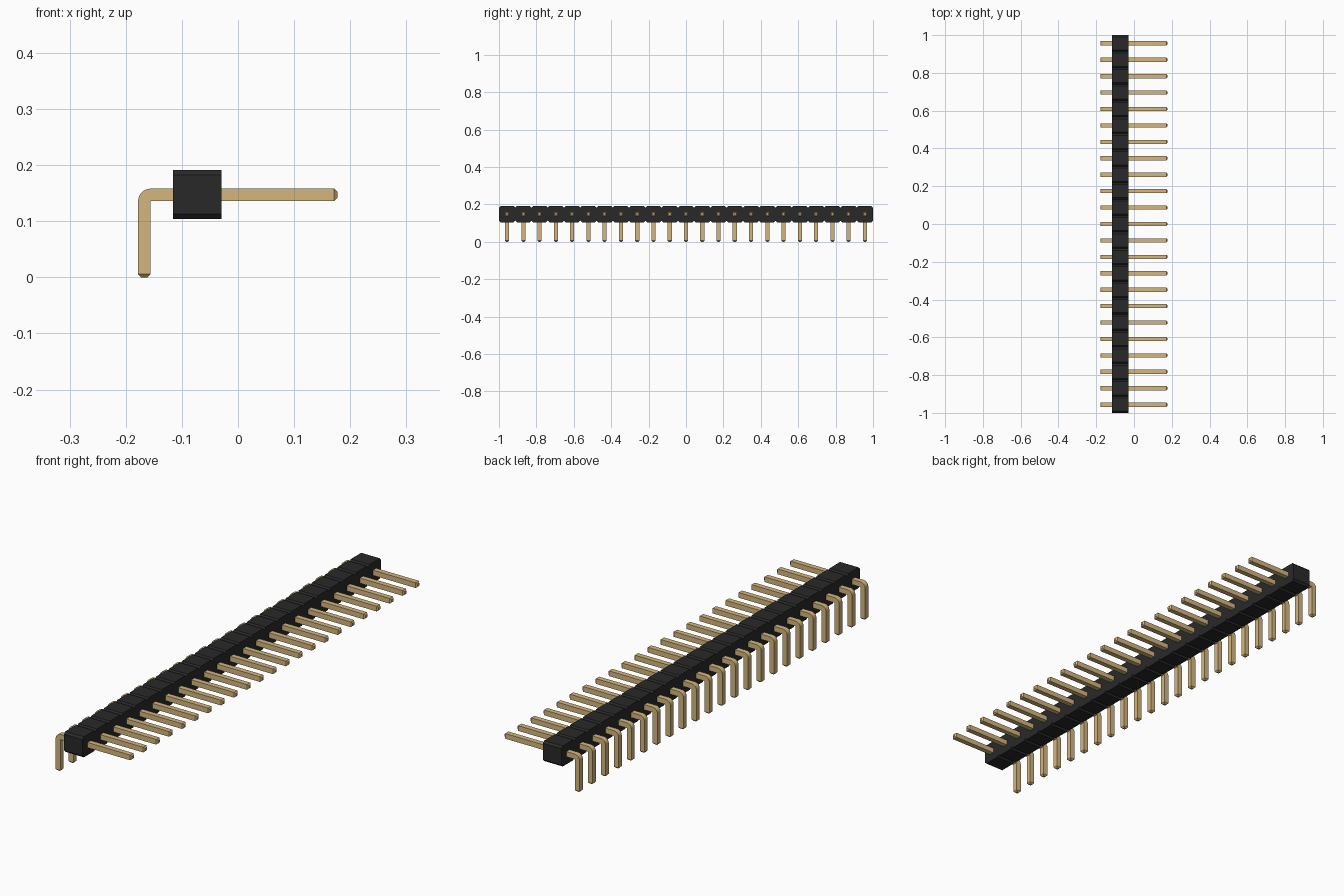
import bpy
import bmesh
from math import pi, sin, cos, radians
from mathutils import Vector, Matrix

cube = bpy.data.objects.get("Cube")
if cube:
    bpy.data.objects.remove(cube, do_unlink=True)

COUNT = 23
PITCH = 2 / COUNT
CHAMFER = PITCH / 10
PIN = 0.022            # pin thickness
TIP = PIN / 4          # tip chamfer
BODY_X = (-0.116, -0.029)
BODY_Z = (0.104, 0.104 + PITCH)
PIN_X = (-0.178, 0.177)
PIN_TOP = 0.158


def material(name, rgb):
    mat = bpy.data.materials.new(name)
    mat.use_nodes = True
    mat.diffuse_color = (*rgb, 1)
    mat.node_tree.nodes["Principled BSDF"].inputs["Base Color"].default_value = (*rgb, 1)
    return mat


def extruded(points, offset):
    """Closed prism made by moving a planar outline along offset."""
    bm = bmesh.new()
    face = bm.faces.new([bm.verts.new(p) for p in points])
    result = bmesh.ops.extrude_face_region(bm, geom=[face], use_keep_orig=True)
    verts = [v for v in result["geom"] if isinstance(v, bmesh.types.BMVert)]
    bmesh.ops.translate(bm, verts=verts, vec=offset)
    bmesh.ops.recalc_face_normals(bm, faces=bm.faces[:])
    return bm


def add_object(name, bm, mat):
    mesh = bpy.data.meshes.new(name)
    bm.to_mesh(mesh)
    bm.free()
    mesh.materials.append(mat)
    obj = bpy.data.objects.new(name, mesh)
    bpy.context.collection.objects.link(obj)
    return obj


black = material("black_plastic", (0.022, 0.022, 0.022))
gold = material("gold_metal", (0.66, 0.47, 0.21))

# Housing: one strip with a notch between neighbouring segments
lower, upper = [], []
for i in range(COUNT):
    a, b = -1 + i * PITCH, -1 + (i + 1) * PITCH
    for y, inset in ((a, CHAMFER), (a + CHAMFER, 0), (b - CHAMFER, 0), (b, CHAMFER)):
        if inset and y == a and i > 0:
            continue   # shared with the previous segment
        lower.append((BODY_X[0], y, BODY_Z[0] + inset))
        upper.append((BODY_X[0], y, BODY_Z[1] - inset))
add_object("housing", extruded(lower + upper[::-1], (BODY_X[1] - BODY_X[0], 0, 0)), black)

# Pin: bent bar outline with a rounded outer corner
left, right = PIN_X[0], PIN_X[1] - TIP
half = PIN / 2
outline = [(left, -half, TIP)]
for i in range(9):
    t = pi - i * pi / 16
    outline.append((left + PIN + PIN * cos(t), -half, PIN_TOP - PIN + PIN * sin(t)))
outline += [(right, -half, PIN_TOP), (right, -half, PIN_TOP - PIN),
            (left + PIN, -half, PIN_TOP - PIN), (left + PIN, -half, TIP)]
pin_bm = extruded(outline, (0, PIN, 0))

# Tapered tips on both ends
for direction in (Vector((1, 0, 0)), Vector((0, 0, -1))):
    end = max((f for f in pin_bm.faces if f.normal.dot(direction) > 0.99),
              key=lambda f: f.calc_center_median().dot(direction))
    tip = bmesh.ops.extrude_discrete_faces(pin_bm, faces=[end])["faces"][0]
    bmesh.ops.translate(pin_bm, verts=tip.verts[:], vec=direction * TIP)
    centre = tip.calc_center_median()
    bmesh.ops.scale(pin_bm, verts=tip.verts[:], vec=(0.5, 0.5, 0.5),
                    space=Matrix.Translation(-centre))
bmesh.ops.recalc_face_normals(pin_bm, faces=pin_bm.faces[:])

pin = add_object("pin_1", pin_bm, gold)
bpy.ops.object.select_all(action="DESELECT")
pin.select_set(True)
bpy.context.view_layer.objects.active = pin
bpy.ops.object.shade_smooth_by_angle(angle=radians(30))

# Row of pins, one per housing segment
pin.location.y = -1 + PITCH / 2
for i in range(1, COUNT):
    copy = bpy.data.objects.new(f"pin_{i + 1}", pin.data)
    copy.location.y = -1 + (i + 0.5) * PITCH
    bpy.context.collection.objects.link(copy)
